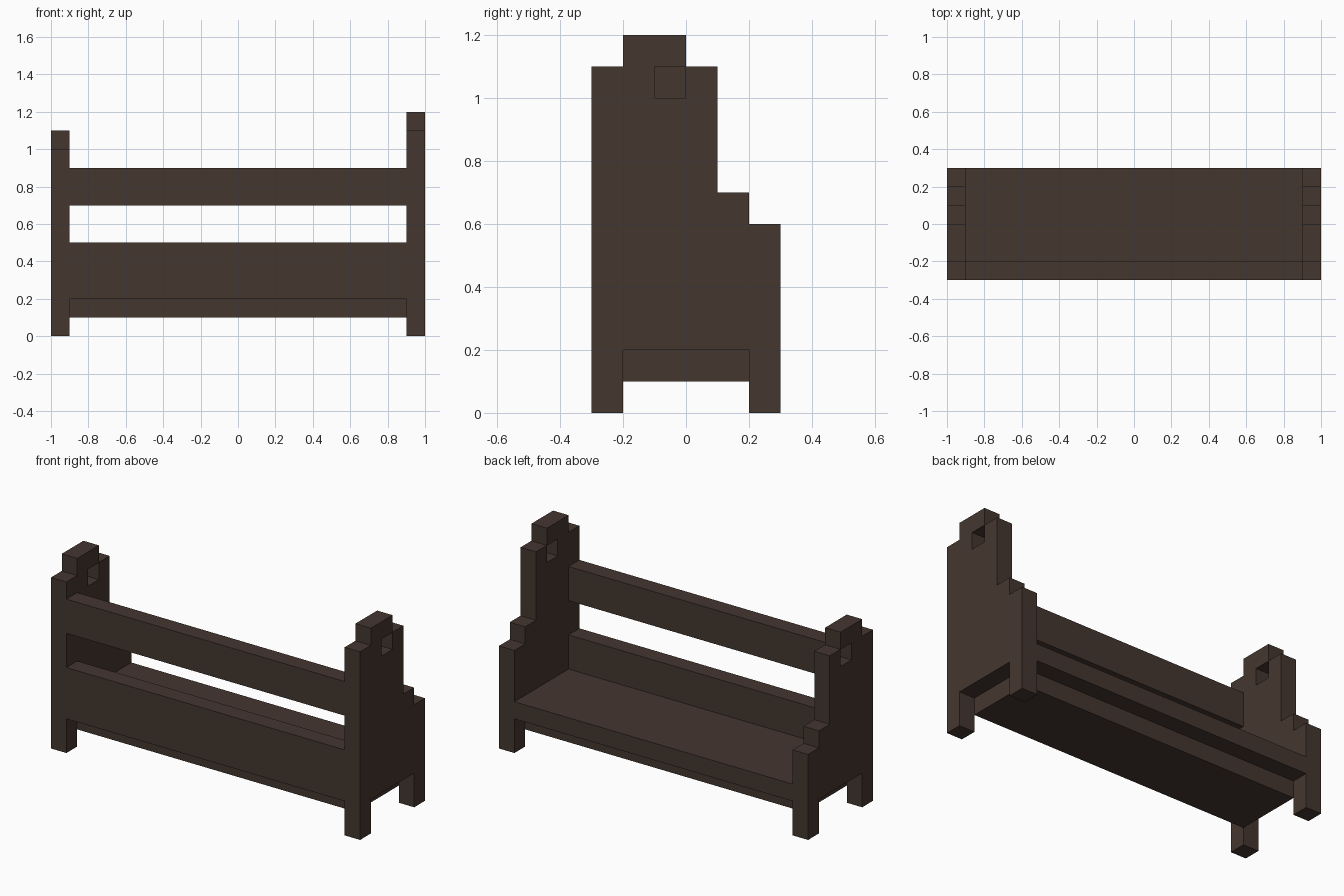
import bpy, bmesh
from mathutils import Vector

cube = bpy.data.objects.get("Cube")
if cube:
    bpy.data.objects.remove(cube, do_unlink=True)

# Single dark wood colour
wood = bpy.data.materials.new("dark brown wood")
wood.use_nodes = True
WOOD = (0.058, 0.037, 0.028, 1.0)
wood.diffuse_color = WOOD
wood.node_tree.nodes["Principled BSDF"].inputs["Base Color"].default_value = WOOD


def add_object(name, bm):
    bmesh.ops.recalc_face_normals(bm, faces=bm.faces[:])
    mesh = bpy.data.meshes.new(name)
    bm.to_mesh(mesh)
    bm.free()
    mesh.materials.append(wood)
    obj = bpy.data.objects.new(name, mesh)
    bpy.context.collection.objects.link(obj)
    return obj


def board(name, low, high):
    """Box spanning two opposite corners."""
    bm = bmesh.new()
    bmesh.ops.create_cube(bm, size=1)
    low, high = Vector(low), Vector(high)
    bmesh.ops.scale(bm, vec=high - low, verts=bm.verts)
    bmesh.ops.translate(bm, vec=(low + high) / 2, verts=bm.verts)
    return add_object(name, bm)


def end_panel(name, x, drop):
    """Stepped side panel with feet and a square hand hole, 0.1 thick."""
    outline = [(-.3, 0), (-.2, 0), (-.2, .2), (.2, .2), (.2, 0), (.3, 0),
               (.3, .6 - drop), (.2, .6 - drop), (.2, .7 - drop),
               (.1, .7 - drop), (.1, 1.1 - drop), (0, 1.1 - drop),
               (0, 1.2 - drop), (-.2, 1.2 - drop), (-.2, 1.1 - drop),
               (-.3, 1.1 - drop)]
    # The hole stops a hair short of the cap corner to keep the solid manifold
    e = 0.001
    hole = [(-.1, 1 - drop), (-e, 1 - drop),
            (-e, 1.1 - e - drop), (-.1, 1.1 - e - drop)]
    bm = bmesh.new()
    for loop in (outline, hole):
        vs = [bm.verts.new((x, y, z)) for y, z in loop]
        for i, v in enumerate(vs):
            bm.edges.new((v, vs[(i + 1) % len(vs)]))
    bmesh.ops.triangle_fill(bm, use_beauty=True, use_dissolve=False,
                            edges=bm.edges[:], normal=(1, 0, 0))
    ext = bmesh.ops.extrude_face_region(bm, geom=bm.faces[:])
    moved = [g for g in ext["geom"] if isinstance(g, bmesh.types.BMVert)]
    bmesh.ops.translate(bm, vec=(0.1, 0, 0), verts=moved)
    return add_object(name, bm)


# End panels: the right one is slightly lower
end_panel("left_end_panel", 0.9, 0.0)
end_panel("right_end_panel", -1.0, 0.1)

# Boards spanning between the panels
board("seat", (-.9, -.3, .2), (.9, .3, .3))
board("seat_underframe", (-.9, -.2, .1), (.9, .2, .2))
board("lower_rail", (-.9, -.3, .3), (.9, -.2, .5))
board("upper_rail", (-.9, -.3, .7), (.9, -.2, .9))
